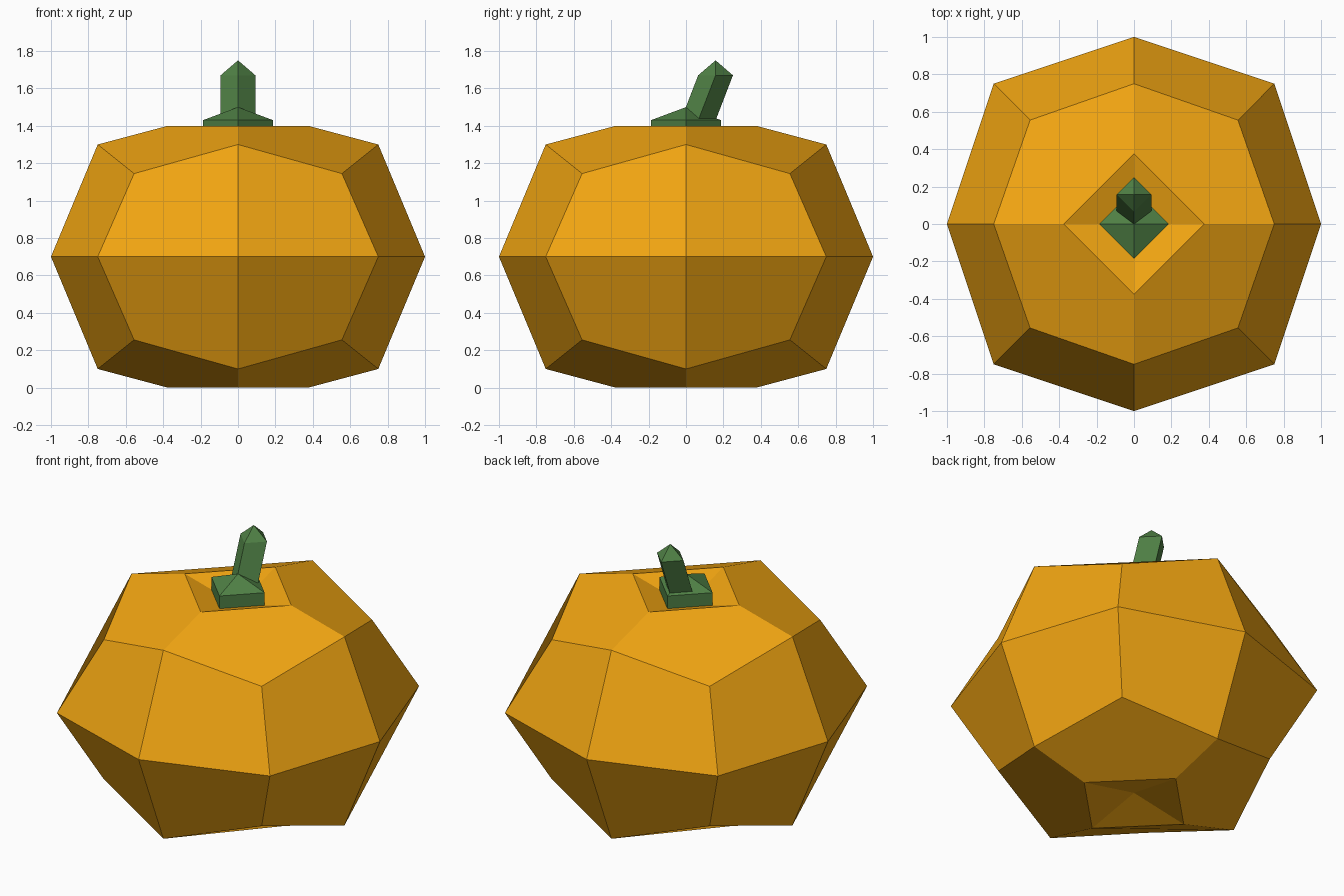
import bpy, bmesh
from math import pi
from mathutils import Matrix, Vector

if "Cube" in bpy.data.objects:
    bpy.data.objects.remove(bpy.data.objects["Cube"])


def material(name, color):
    m = bpy.data.materials.new(name)
    m.diffuse_color = (*color, 1)
    m.use_nodes = True
    m.node_tree.nodes["Principled BSDF"].inputs["Base Color"].default_value = m.diffuse_color
    return m


def finish(bm, name, mat):
    bmesh.ops.remove_doubles(bm, verts=bm.verts[:], dist=0.001)
    bmesh.ops.recalc_face_normals(bm, faces=bm.faces[:])
    me = bpy.data.meshes.new(name)
    bm.to_mesh(me)
    bm.free()
    me.materials.append(mat)
    ob = bpy.data.objects.new(name, me)
    bpy.context.collection.objects.link(ob)
    return ob


orange = material("orange_skin", (0.89, 0.38, 0.006))
green = material("green_stem", (0.08, 0.22, 0.06))

# Pumpkin body: one eighth (rounded cube corner) turned four times, top and bottom
bm = bmesh.new()
for side, pit in ((1, 0.6), (-1, 0.63)):
    for k in range(4):
        turn = Matrix.Rotation(k * pi / 2, 3, 'Z')
        nxt = Matrix.Rotation((k + 1) * pi / 2, 3, 'Z')

        def at(m, x, y, z):
            return m @ Vector((x, y, z * side)) + Vector((0, 0, 0.7))

        pole = at(turn, 0, 0, pit)
        rim_a, rim_b = (at(m, 0.375, 0, 0.7) for m in (turn, nxt))
        spoke_a, spoke_b = (at(m, 0.75, 0, 0.6) for m in (turn, nxt))
        belt_a, belt_b = (at(m, 1, 0, 0) for m in (turn, nxt))
        corner = at(turn, 5 / 9, 5 / 9, 4 / 9)
        belt_corner = at(turn, 0.75, 0.75, 0)
        for face in ((pole, rim_a, rim_b),
                     (rim_a, spoke_a, corner, spoke_b, rim_b),
                     (spoke_a, belt_a, belt_corner, corner),
                     (corner, belt_corner, belt_b, spoke_b)):
            bm.faces.new([bm.verts.new(p) for p in face])
finish(bm, "pumpkin_body", orange)


def pointed_post(name, radius, bottom, shoulder, tip, y0=0.0, y1=0.0):
    """Four-sided post with a pyramid top, leaning from y0 to y1."""
    bm = bmesh.new()
    corners = ((0, -1), (1, 0), (0, 1), (-1, 0))
    low, high = [[bm.verts.new((x * radius, y * radius + dy, z)) for x, y in corners]
                 for dy, z in ((y0, bottom), (y1, shoulder))]
    apex = bm.verts.new((0, y1, tip))
    bm.faces.new(low[::-1])
    for i in range(4):
        j = (i + 1) % 4
        bm.faces.new((low[i], low[j], high[j], high[i]))
        bm.faces.new((high[i], high[j], apex))
    return finish(bm, name, green)


# Stem foot and leaning stem
pointed_post("stem_base", 0.187, 1.34, 1.43, 1.5)
pointed_post("stem", 0.093, 1.40, 1.67, 1.75, y0=0.054, y1=0.158)
